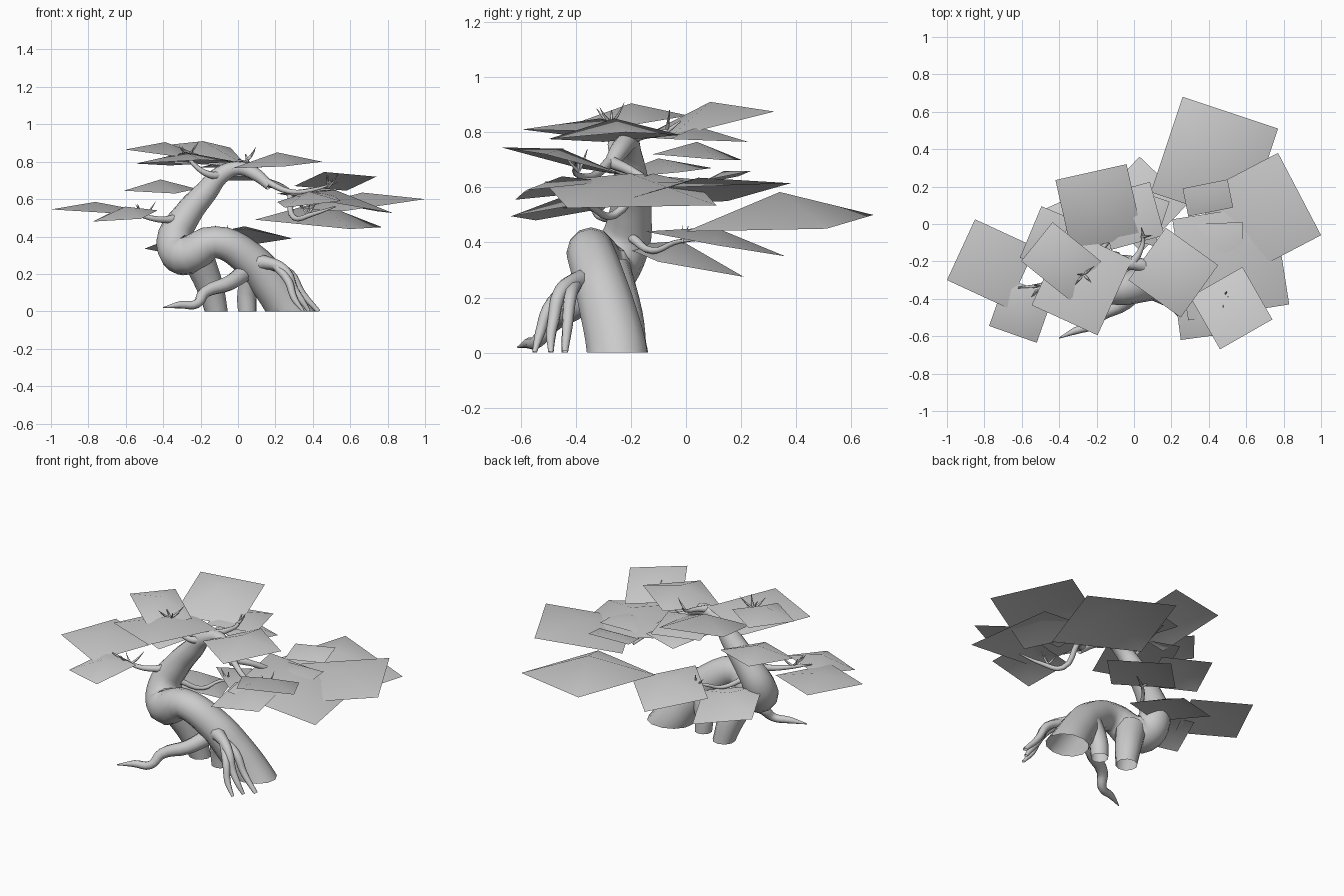
import bpy
import bmesh
import random
from mathutils import Vector

random.seed(4)

default_cube = bpy.data.objects.get("Cube")
if default_cube:
    bpy.data.objects.remove(default_cube, do_unlink=True)

# Single plain colour for wood and foliage
grey = bpy.data.materials.new("plain_grey")
grey.use_nodes = True
colour = (0.6, 0.6, 0.6, 1)
grey.diffuse_color = colour
grey.node_tree.nodes["Principled BSDF"].inputs["Base Color"].default_value = colour


def link_mesh(name, mesh):
    obj = bpy.data.objects.new(name, mesh)
    bpy.context.scene.collection.objects.link(obj)
    mesh.materials.clear()
    mesh.materials.append(grey)
    for face in mesh.polygons:
        face.use_smooth = True


def limb(name, points, sides=2, steps=4):
    """Tapered tube through points given as (x, y, z, radius), cut off at the ground."""
    curve = bpy.data.curves.new(name + "_path", "CURVE")
    curve.dimensions = "3D"
    curve.bevel_depth = 1
    curve.bevel_resolution = sides
    curve.resolution_u = steps
    spline = curve.splines.new("BEZIER")
    spline.bezier_points.add(len(points) - 1)
    for knot, (x, y, z, radius) in zip(spline.bezier_points, points):
        knot.co = (x, y, z)
        knot.radius = radius
        knot.handle_left_type = knot.handle_right_type = "AUTO"
    helper = bpy.data.objects.new(name + "_path", curve)
    bpy.context.scene.collection.objects.link(helper)
    bpy.context.view_layer.update()
    graph = bpy.context.evaluated_depsgraph_get()
    mesh = bpy.data.meshes.new_from_object(helper.evaluated_get(graph))
    bpy.data.objects.remove(helper, do_unlink=True)
    bm = bmesh.new()
    bm.from_mesh(mesh)
    bmesh.ops.bisect_plane(bm, geom=bm.verts[:] + bm.edges[:] + bm.faces[:],
                           plane_co=(0, 0, 0), plane_no=(0, 0, -1), clear_outer=True)
    bm.to_mesh(mesh)
    bm.free()
    link_mesh(name, mesh)


def twigs(name, base, count, length=0.07):
    """Small bare shoots fanning upward from a branch tip."""
    for index in range(count):
        lean = Vector((random.uniform(-1, 1), random.uniform(-1, 1), random.uniform(0.5, 1)))
        start = Vector(base)
        middle = start + lean * length * 0.5
        tip = start + lean * length + Vector((0, 0, length * 0.2))
        path = [(*start, 0.008), (*middle, 0.006), (*tip, 0.001)]
        limb(f"{name}_twig_{index}", path, sides=0, steps=2)


def leaf_pad(name, first, second, third_height, peak, ratio=1):
    """Foliage card spanned from one edge and a far-side height, domed to a central peak."""
    a, b = Vector(first), Vector(second)
    edge = b - a
    c = b + Vector((-edge.y, edge.x, 0)) * ratio
    c.z = third_height
    centre = (a + c) / 2
    centre.z = peak
    bm = bmesh.new()
    rim = [bm.verts.new(p) for p in (a, b, c, a + c - b)]
    top = bm.verts.new(centre)
    for index, corner in enumerate(rim):
        bm.faces.new((rim[index - 1], corner, top))
    mesh = bpy.data.meshes.new(name)
    bm.to_mesh(mesh)
    bm.free()
    link_mesh(name, mesh)


# Twisting trunk
limb("trunk", [
    (.34, -.24, -.09, .115), (.27, -.25, .01, .112), (.18, -.28, .14, .105), (.06, -.32, .28, .095),
    (-.12, -.345, .37, .085), (-.29, -.29, .3, .11), (-.34, -.23, .38, .095),
    (-.27, -.2, .52, .075), (-.17, -.2, .64, .062), (-.09, -.21, .73, .048),
    (0, -.21, .765, .037), (.09, -.24, .735, .035), (.17, -.28, .67, .025)],
    sides=4, steps=5)

# Stump-like supporting roots
limb("left_support_root", [(.1, -.29, .25, .075), (.05, -.25, .1, .055), (.05, -.24, -.02, .05)], sides=3)
limb("right_support_root", [(-.22, -.29, .3, .09), (-.15, -.23, .13, .075), (-.11, -.2, -.02, .06)], sides=3)

# Clawing front roots
limb("long_front_root", [
    (.04, -.32, .21, .05), (-.05, -.42, .15, .042), (-.18, -.49, .1, .032),
    (-.22, -.54, .04, .025), (-.31, -.57, .035, .02), (-.4, -.61, .02, .003)])
limb("upper_side_root", [
    (.06, -.34, .26, .05), (.18, -.41, .255, .032), (.26, -.46, .21, .026),
    (.3, -.48, .12, .022), (.34, -.49, .06, .018), (.38, -.49, 0, .01)])
limb("middle_side_root", [
    (.2, -.43, .245, .022), (.27, -.5, .16, .022), (.3, -.53, .07, .018), (.35, -.55, 0, .008)])
limb("outer_side_root", [
    (.17, -.4, .25, .025), (.28, -.42, .2, .024), (.34, -.43, .1, .02), (.43, -.44, 0, .012)])

# Branches
limb("right_branch", [
    (-.3, -.22, .5, .03), (-.39, -.28, .49, .018), (-.47, -.32, .5, .014), (-.62, -.34, .55, .004)])
limb("left_branch", [
    (.15, -.27, .69, .024), (.24, -.2, .66, .018), (.31, -.1, .6, .016), (.34, .03, .56, .006)])
limb("left_lower_branch", [
    (.28, -.16, .62, .016), (.3, -.26, .5, .015), (.4, -.33, .52, .012), (.52, -.38, .56, .004)])
limb("left_upper_branch", [
    (.14, -.27, .7, .02), (.28, -.34, .64, .014), (.4, -.4, .65, .01), (.53, -.4, .69, .003)])
limb("crown_branch", [
    (-.08, -.22, .73, .025), (-.15, -.26, .73, .018), (-.24, -.27, .79, .012), (-.3, -.27, .88, .002)])
limb("top_branch", [
    (-.01, -.21, .78, .025), (.03, -.15, .79, .015), (.05, -.08, .8, .01), (.04, -.02, .84, .003)])
limb("rear_branch", [
    (-.26, -.2, .42, .018), (-.16, -.12, .37, .012), (-.1, -.04, .4, .009), (.02, .05, .41, .003)])

for place, base, count in (
        ("right", (-.5, -.33, .51), 4), ("crown", (-.27, -.27, .83), 3),
        ("left", (.48, -.39, .66), 4), ("top", (.04, -.07, .8), 2),
        ("left_low", (.37, -.31, .52), 3), ("rear", (-.06, -.01, .4), 2)):
    twigs(place, base, count)

# Foliage on the left
leaf_pad("left_rear_large_pad", (.26, .68, .5), (.09, .17, .49), .44, peak=.583)
leaf_pad("left_outer_pad", (1, -.06, .6), (.77, .38, .615), .55, peak=.635)
leaf_pad("left_wide_pad", (.83, -.43, .525), (.745, .11, .535), .63, peak=.65)
leaf_pad("left_front_low_pad", (.25, -.62, .555), (.55, -.58, .59), .62, peak=.64)
leaf_pad("left_front_high_pad", (.46, -.67, .745), (.74, -.51, .72), .645, peak=.74)
leaf_pad("left_inner_pad", (.34, -.25, .61), (.59, -.24, .61), .62, peak=.65)
leaf_pad("left_small_pad", (.26, .19, .64), (.29, .04, .61), .63, peak=.66, ratio=1.6)

# Foliage on the crown
leaf_pad("crown_left_pad", (.25, -.5, .775), (.45, -.22, .8), .79, peak=.85)
leaf_pad("crown_rear_pad", (-.04, .32, .875), (-.42, .235, .885), .79, peak=.91)
leaf_pad("crown_right_pad", (-.175, -.2, .825), (-.435, .01, .86), .865, peak=.905, ratio=.8)
leaf_pad("crown_front_pad", (-.195, -.595, .81), (-.01, -.19, .8), .78, peak=.85, ratio=.87)
leaf_pad("crown_under_pad", (.085, .225, .765), (-.2, .147, .77), .78, peak=.82)
leaf_pad("crown_lowest_pad", (.19, .12, .7), (-.05, .2, .7), .72, peak=.765)

# Foliage on the right and rear
leaf_pad("right_outer_pad", (-1, -.3, .545), (-.675, -.45, .525), .54, peak=.585)
leaf_pad("right_front_pad", (-.775, -.545, .48), (-.52, -.635, .495), .54, peak=.56)
leaf_pad("right_upper_pad", (-.495, .095, .67), (-.61, -.18, .645), .63, peak=.705)
leaf_pad("rear_left_low_pad", (.03, .36, .35), (-.22, .1, .4), .44, peak=.455)
leaf_pad("rear_right_low_pad", (-.5, .07, .335), (-.36, -.24, .39), .33, peak=.405)
